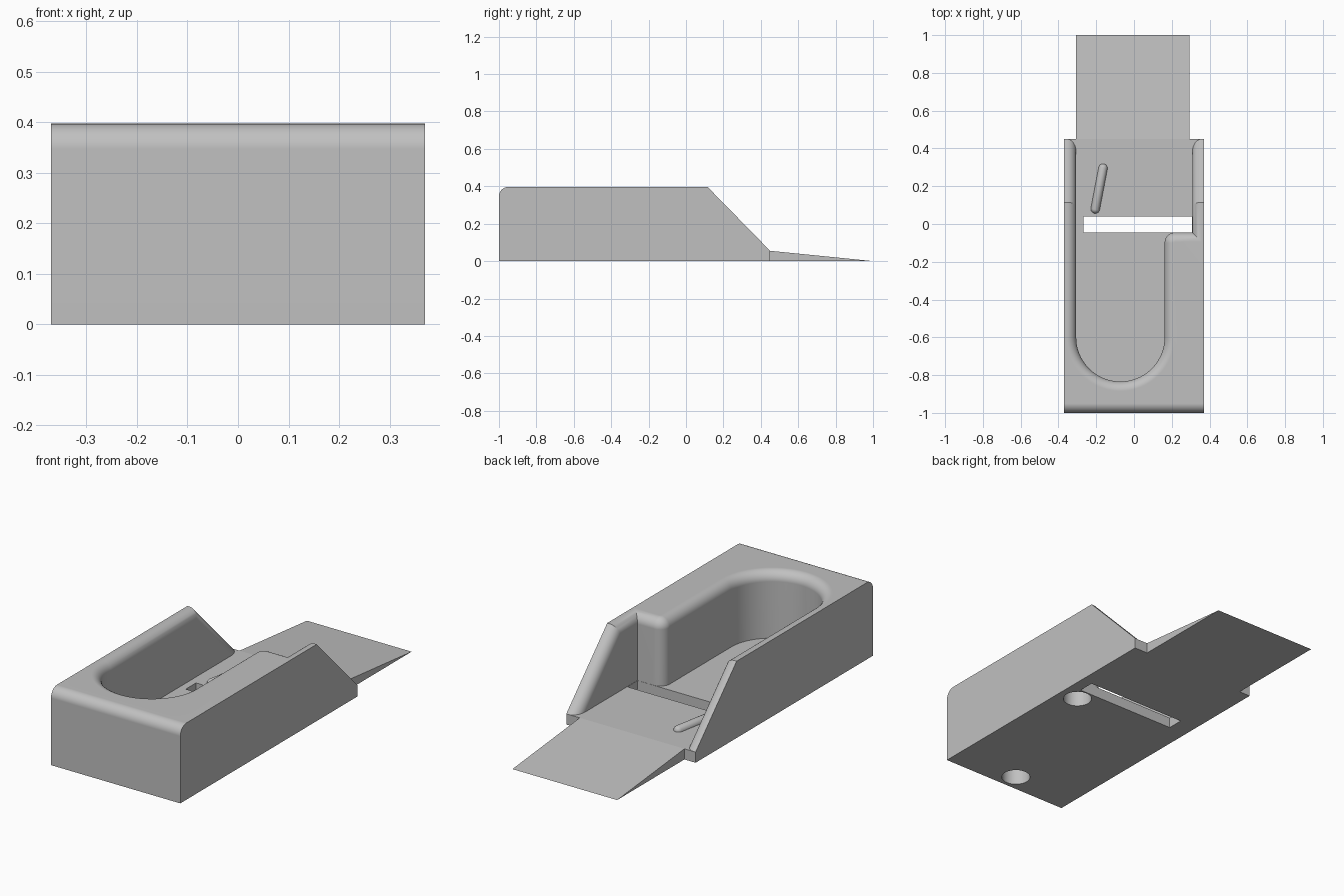
import bpy, bmesh
from math import sin, cos, pi, sqrt, radians, atan2
from mathutils import Matrix, Vector

if "Cube" in bpy.data.objects:
    bpy.data.objects.remove(bpy.data.objects["Cube"])

HALF, TOP, FLOOR = 0.37, 0.397, 0.055
BACK, BREAK = 0.45, 0.115            # rear of the body, start of the sloping walls
LEFT, RIGHT, WIDE = -0.306, 0.162, 0.309
STEP, ROUND_Y = -0.045, -0.6         # block face, centre of the rounded pocket end
FILLET, CORNER = 0.05, 0.055
SLOPE = (TOP - FLOOR) / (BACK - BREAK)
STRETCH = sqrt(1 + SLOPE ** 2)

grey = bpy.data.materials.new("plain_grey")
grey.use_nodes = True
colour = (0.53, 0.53, 0.53, 1)
grey.diffuse_color = colour
grey.node_tree.nodes["Principled BSDF"].inputs["Base Color"].default_value = colour


def finish(bm, name):
    bmesh.ops.recalc_face_normals(bm, faces=bm.faces[:])
    mesh = bpy.data.meshes.new(name)
    bm.to_mesh(mesh)
    bm.free()
    mesh.materials.append(grey)
    obj = bpy.data.objects.new(name, mesh)
    bpy.context.collection.objects.link(obj)
    return obj


def arc(cx, cy, r, start, end, steps):
    angles = [radians(start + (end - start) * i / steps) for i in range(steps + 1)]
    return [(cx + r * cos(a), cy + r * sin(a)) for a in angles]


def extrude_x(name, profile, x0, x1):
    """Solid from a (y, z) side profile."""
    bm = bmesh.new()
    face = bm.faces.new([bm.verts.new((x0, y, z)) for y, z in profile])
    ext = bmesh.ops.extrude_face_region(bm, geom=[face])["geom"]
    verts = [v for v in ext if isinstance(v, bmesh.types.BMVert)]
    bmesh.ops.translate(bm, verts=verts, vec=(x1 - x0, 0, 0))
    return finish(bm, name)


def pocket_ring(depth):
    """Pocket outline at a depth below the wall tops, widened by the fillet."""
    d = FILLET - sqrt(max(0, FILLET ** 2 - (FILLET - depth) ** 2))
    y_break = BREAK - depth * (STRETCH - 1) / SLOPE
    y_floor = BREAK + (TOP - FLOOR - depth * STRETCH) / SLOPE
    far = BACK + 0.15
    ends = [(far, FLOOR), (y_floor, FLOOR), (y_break, TOP - depth)]
    middle = [(WIDE + d, STEP - d)]
    middle += arc(RIGHT + CORNER, STEP - CORNER, CORNER - d, 90, 180, 8)
    middle += arc((LEFT + RIGHT) / 2, ROUND_Y, (RIGHT - LEFT) / 2 + d, 0, -180, 40)
    ring = [Vector((WIDE + d, y, z)) for y, z in ends]
    ring += [Vector((x, y, TOP - depth)) for x, y in middle]
    ring += [Vector((LEFT - d, y, z)) for y, z in reversed(ends)]
    return ring


def pocket_cutter():
    bm = bmesh.new()

    def face(verts):
        verts = list(dict.fromkeys(verts))
        if len(verts) > 2:
            bm.faces.new(verts)

    steps = 8
    depths = [FILLET * (1 - sin(pi / 2 * i / steps)) for i in range(steps)] + [0]
    rings = [[bm.verts.new(p) for p in pocket_ring(t)] for t in depths]
    # The lid is flat and well above the walls
    rings.append([bm.verts.new((v.co.x, v.co.y, TOP + 0.3)) for v in rings[-1]])
    # The floor shares the points where the fillet already meets floor level
    low = rings[0]
    floor = [bm.verts.new((v.co.x, v.co.y, FLOOR)) for v in low[2:-2]]
    floor = low[:2] + floor + low[-2:]
    for a, b in zip([floor] + rings, rings):
        for i in range(len(a) - 1):
            face([a[i], a[i + 1], b[i + 1], b[i]])
    face(floor)
    face(rings[-1])
    face([r[0] for r in rings] + [r[-1] for r in reversed(rings)])
    return finish(bm, "pocket_cutter")


def box_cutter(name, lo, hi):
    bm = bmesh.new()
    bmesh.ops.create_cube(bm, size=1)
    for v in bm.verts:
        v.co = [lo[i] if v.co[i] < 0 else hi[i] for i in range(3)]
    return finish(bm, name)


def hole_cutter(x, y):
    bm = bmesh.new()
    bmesh.ops.create_cone(bm, cap_ends=True, segments=40, radius1=0.07, radius2=0.07,
                          depth=0.5, matrix=Matrix.Translation((x, y, 0)))
    return finish(bm, "hole_cutter")


def smooth(obj):
    bpy.ops.object.select_all(action="DESELECT")
    obj.select_set(True)
    bpy.context.view_layer.objects.active = obj
    bpy.ops.object.shade_smooth_by_angle(angle=radians(25))


# Body: side profile with a rounded front top edge and a sloping rear
profile = [(-1, 0), (BACK, 0), (BACK, FLOOR), (BREAK, TOP)]
profile += arc(-1 + FILLET, TOP - FILLET, FILLET, 90, 180, 8)
body = extrude_x("body", profile, -HALF, HALF)

# Pocket, cross slot, and two blind holes in the underside
cutters = [
    pocket_cutter(),
    box_cutter("slot_cutter", (-0.268, STEP + 0.001, -0.1), (WIDE - 0.001, 0.04, 0.1)),
    hole_cutter(0.265, -0.12),
    hole_cutter(0, -0.91),
]
bpy.context.view_layer.objects.active = body
for cutter in cutters:
    cutter.hide_render = True
    mod = body.modifiers.new("cut", "BOOLEAN")
    mod.operation = "DIFFERENCE"
    mod.solver = "EXACT"
    mod.object = cutter
    bpy.ops.object.modifier_apply(modifier=mod.name)
for cutter in cutters:
    bpy.data.objects.remove(cutter)
smooth(body)
weighted = body.modifiers.new("even_shading", "WEIGHTED_NORMAL")
weighted.keep_sharp = True

# Ramp: thin wedge behind the body
extrude_x("ramp", [(BACK, 0), (1, 0), (BACK, FLOOR)], LEFT, 0.293)

# Ridge: slanted round-ended bar half sunk into the floor
start, end = Vector((-0.205, 0.08, FLOOR)), Vector((-0.164, 0.295, FLOOR))
span = end - start
bm = bmesh.new()
bmesh.ops.create_uvsphere(bm, u_segments=20, v_segments=11, radius=0.024,
                          matrix=Matrix.Rotation(pi / 2, 4, "X"))
for v in bm.verts:
    v.co.y += span.length / 2 if v.co.y > 0 else -span.length / 2
turn = Matrix.Rotation(atan2(-span.x, span.y), 4, "Z")
bmesh.ops.transform(bm, matrix=Matrix.Translation((start + end) / 2) @ turn, verts=bm.verts[:])
smooth(finish(bm, "ridge"))
